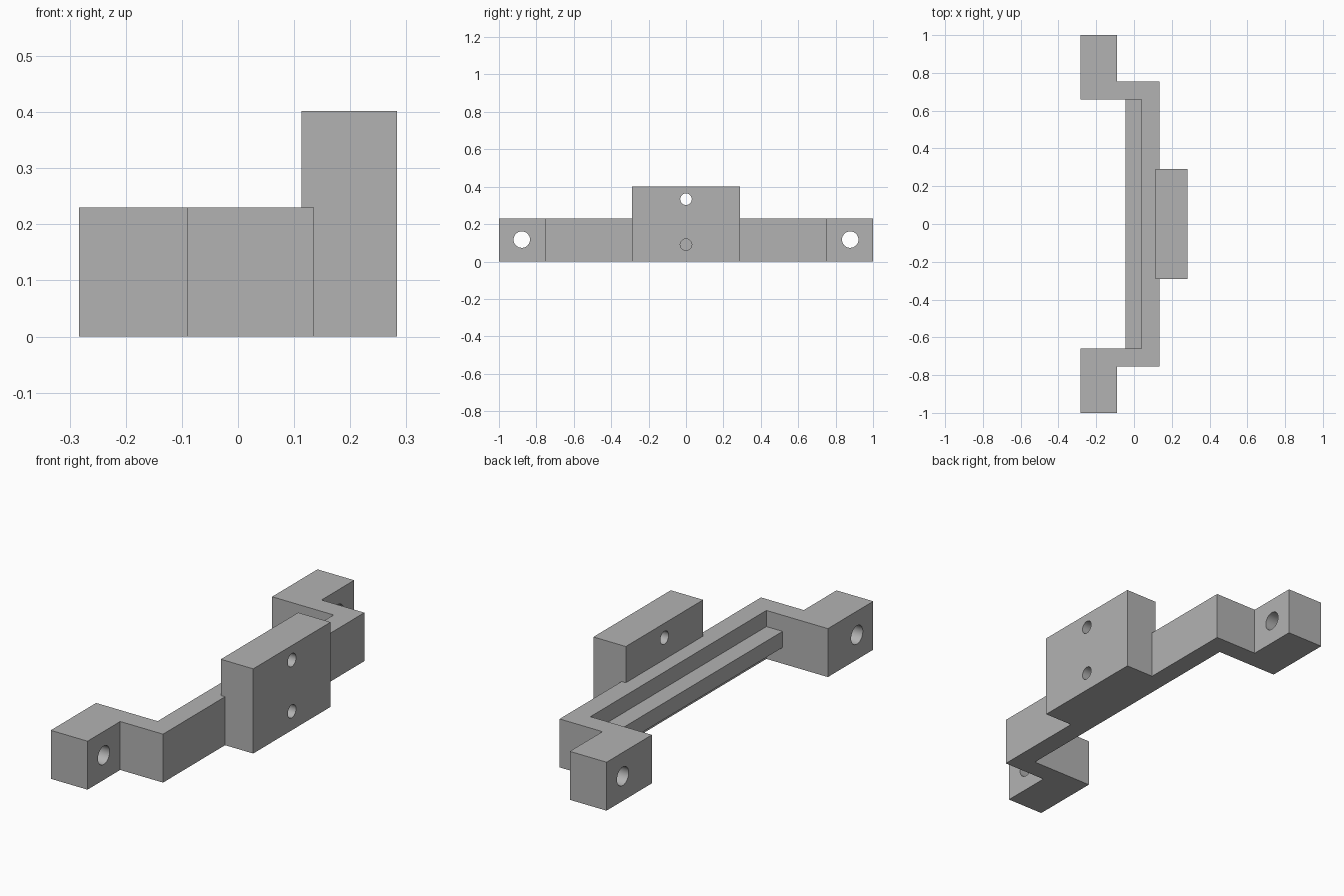
import bpy
import bmesh
from math import pi, radians

default = bpy.data.objects.get("Cube")
if default:
    bpy.data.objects.remove(default, do_unlink=True)

grey = bpy.data.materials.new("plain grey")
grey.use_nodes = True
colour = (0.45, 0.45, 0.45, 1)
grey.diffuse_color = colour
grey.node_tree.nodes["Principled BSDF"].inputs["Base Color"].default_value = colour


def prism(name, outline, z0, z1):
    """Extrude a plan outline (x, y) from z0 up to z1."""
    bm = bmesh.new()
    base = bm.faces.new([bm.verts.new((x, y, z0)) for x, y in outline])
    top = bmesh.ops.extrude_face_region(bm, geom=[base])["geom"]
    verts = [v for v in top if isinstance(v, bmesh.types.BMVert)]
    bmesh.ops.translate(bm, verts=verts, vec=(0, 0, z1 - z0))
    bmesh.ops.recalc_face_normals(bm, faces=bm.faces)
    mesh = bpy.data.meshes.new(name)
    bm.to_mesh(mesh)
    bm.free()
    mesh.materials.append(grey)
    obj = bpy.data.objects.new(name, mesh)
    bpy.context.collection.objects.link(obj)
    return obj


def box(name, x0, x1, half_y, z0, z1):
    outline = [(x0, -half_y), (x1, -half_y), (x1, half_y), (x0, half_y)]
    return prism(name, outline, z0, z1)


def drill(obj, x, y, z, radius):
    """Cut a round hole running along x."""
    bpy.ops.mesh.primitive_cylinder_add(vertices=32, radius=radius, depth=0.3,
                                        location=(x, y, z), rotation=(0, pi / 2, 0))
    cutter = bpy.context.object
    cutter.hide_render = True
    cutter.data.materials.append(grey)
    bpy.context.view_layer.objects.active = obj
    mod = obj.modifiers.new("hole", "BOOLEAN")
    mod.operation = "DIFFERENCE"
    mod.solver = "EXACT"
    mod.object = cutter
    bpy.ops.object.modifier_apply(modifier=mod.name)
    bpy.data.objects.remove(cutter, do_unlink=True)


HEIGHT = 0.23
BACK, EAR_FRONT, WALL_BACK, WALL_FRONT = -0.283, -0.09, 0.04, 0.135

# Stepped bracket: half outline mirrored across y
half = [(WALL_FRONT, 0.755), (EAR_FRONT, 0.755), (EAR_FRONT, 1), (BACK, 1),
        (BACK, 0.66), (WALL_BACK, 0.66)]
frame = prism("bracket_frame", half + [(x, -y) for x, y in reversed(half)], 0, HEIGHT)
for side in (-1, 1):
    drill(frame, (BACK + EAR_FRONT) / 2, side * 0.878, 0.117, 0.044)

# Stiffening rib along the middle third of the wall
box("stiffening_rib", -0.045, WALL_BACK, 0.66, HEIGHT / 3, HEIGHT * 2 / 3)

# Mounting plate with two screw holes
plate = box("mounting_plate", 0.113, 0.283, 0.29, 0, 0.402)
for z in (0.09, 0.333):
    drill(plate, 0.2, 0, z, 0.031)

# Smooth hole walls, crisp edges elsewhere
for obj in (frame, plate):
    bpy.ops.object.select_all(action="DESELECT")
    obj.select_set(True)
    bpy.context.view_layer.objects.active = obj
    bpy.ops.object.shade_smooth_by_angle(angle=radians(30))
